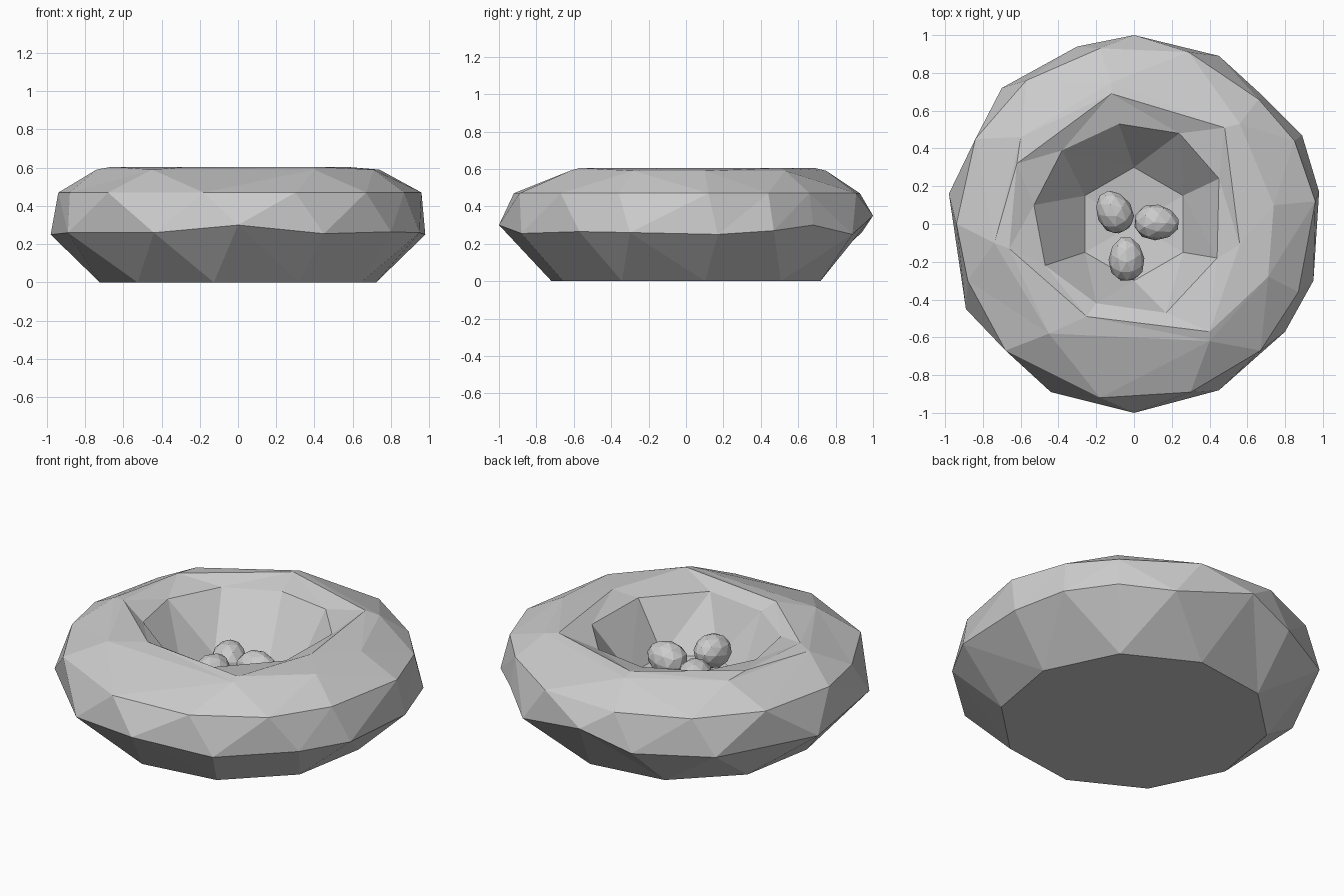
import bpy, bmesh
from math import radians, cos, sin, atan2, tau
from mathutils import Matrix

if "Cube" in bpy.data.objects:
    bpy.data.objects.remove(bpy.data.objects["Cube"])


def ring(n, r, z, phase):
    """Regular ring of points, counter-clockwise."""
    return [(r * cos(radians(phase) + tau * i / n),
             r * sin(radians(phase) + tau * i / n), z) for i in range(n)]


def level(points, z):
    return [(x, y, z) for x, y in points]


def angle(v):
    return atan2(v.co.y, v.co.x) % tau


def stitch(bm, low, high):
    """Triangulate between two rings with different point counts."""
    low, high = sorted(low, key=angle), sorted(high, key=angle)
    n, m = len(low), len(high)
    la = [angle(v) for v in low] + [angle(low[0]) + tau]
    ha = [angle(v) for v in high] + [angle(high[0]) + tau]
    i = j = 0
    while i < n or j < m:
        if j >= m or (i < n and la[i] + la[i + 1] <= ha[j] + ha[j + 1]):
            bm.faces.new((low[i % n], low[(i + 1) % n], high[j % m]))
            i += 1
        else:
            bm.faces.new((low[i % n], high[(j + 1) % m], high[j % m]))
            j += 1


def finish(bm, name):
    bmesh.ops.recalc_face_normals(bm, faces=bm.faces[:])
    mesh = bpy.data.meshes.new(name)
    bm.to_mesh(mesh)
    bm.free()
    obj = bpy.data.objects.new(name, mesh)
    bpy.context.collection.objects.link(obj)
    return obj


# Nest: faceted bowl, rings run from the base over the rim to the hollow
equator = [(0, -1, .30), (.45, -.88, .255), (.80, -.57, .265), (.95, -.30, .26),
           (.98, .17, .25), (.89, .47, .27), (.68, .68, .30), (.45, .89, .25),
           (0, 1, .35), (-.30, .94, .26), (-.70, .72, .26), (-.98, .16, .25),
           (-.89, -.45, .26), (-.44, -.89, .26)]
shoulder = [(-.68, -.67), (-.18, -.92), (.30, -.89), (.67, -.67), (.87, -.36),
            (.96, .12), (.85, .44), (.66, .66), (.29, .91), (-.18, .93),
            (-.57, .76), (-.84, .45), (-.94, 0), (-.88, -.30)]
rim = [(-.12, .69), (-.62, .32), (-.66, -.13), (-.25, -.49),
       (.40, -.57), (.56, -.11), (.48, .51)]
lip = [(-.53, .10), (-.38, .39), (-.08, .53), (.24, .48), (.45, .24),
       (.44, -.18), (.17, -.47), (-.20, -.42), (-.47, -.22)]
rings = [
    ring(10, .73, 0, -100),
    equator,
    level(shoulder, .47),
    level([(-.45, -.58), (.40, -.62), (.71, -.28), (.74, .10), (.56, .53),
           (-.12, .75), (-.60, .46), (-.74, -.10)], .59),
    level(rim, .605),
    level(lip, .56),
    ring(6, .30, .28, 210),
]
bm = bmesh.new()
loops = [[bm.verts.new(p) for p in pts] for pts in rings]
for a, b in zip(loops, loops[1:]):
    stitch(bm, a, b)
bm.faces.new(loops[0][::-1])
floor = bm.verts.new((0, 0, .245))
inner = loops[-1]
for i, v in enumerate(inner):
    bm.faces.new((v, inner[(i + 1) % len(inner)], floor))
finish(bm, "nest")

# Eggs: low-poly ellipsoids, long axis turned to a heading and tilted
for n, (x, y, z, heading, tilt) in enumerate([(-.105, .065, .335, 118, 15),
                                              (.12, .008, .36, -5, 8),
                                              (-.04, -.185, .37, 92, 12)], 1):
    bm = bmesh.new()
    bmesh.ops.create_icosphere(bm, subdivisions=2, radius=1)
    for v in bm.verts:
        taper = 1 - .12 * v.co.x
        v.co = (v.co.x * .122, v.co.y * .095 * taper, v.co.z * .095 * taper)
    egg = finish(bm, f"egg_{n}")
    egg.matrix_world = (Matrix.Translation((x, y, z))
                        @ Matrix.Rotation(radians(heading), 4, 'Z')
                        @ Matrix.Rotation(radians(-tilt), 4, 'Y'))
